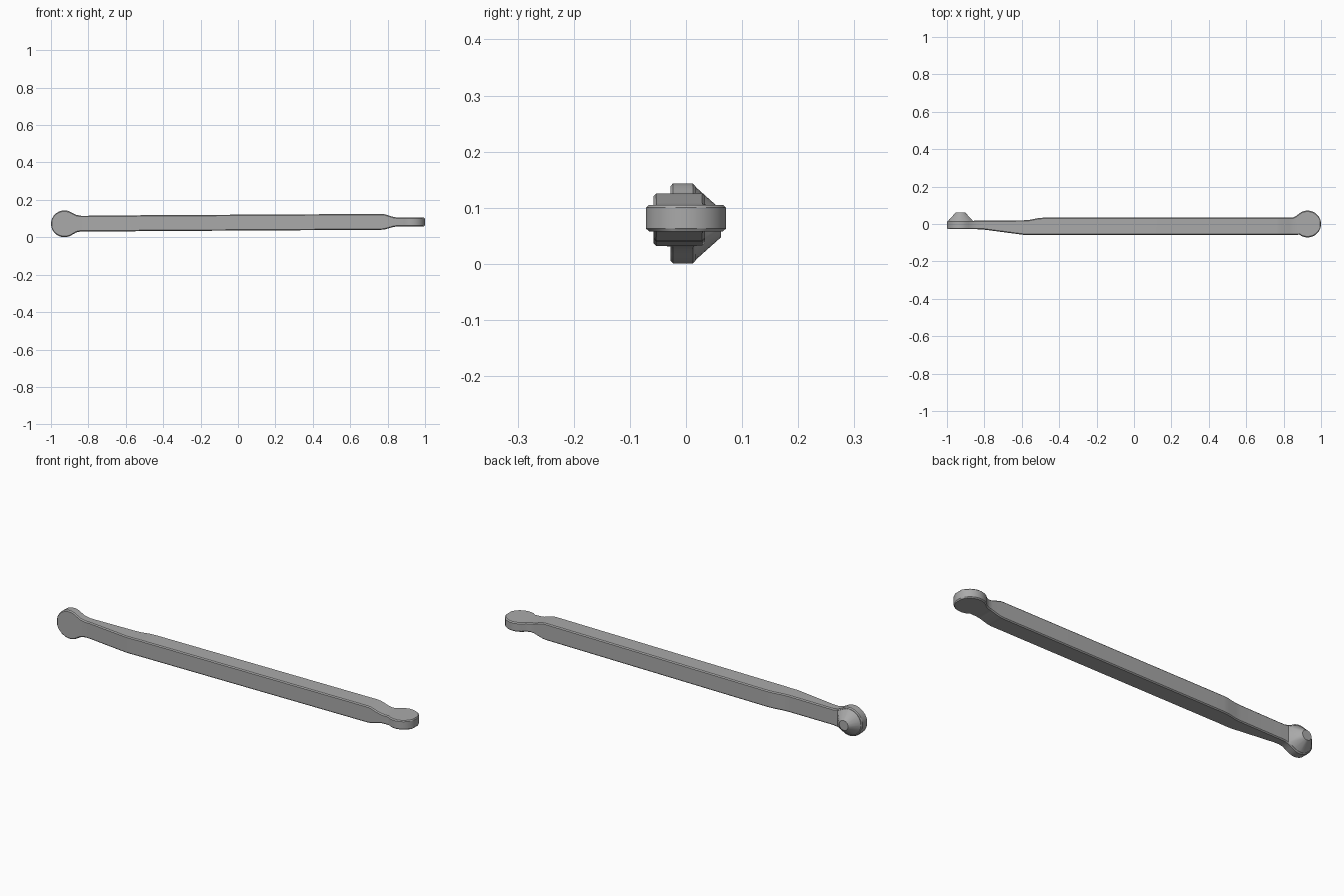
import bpy, bmesh
from math import sin, cos, radians, tau

if "Cube" in bpy.data.objects:
    bpy.data.objects.remove(bpy.data.objects["Cube"], do_unlink=True)

grey = bpy.data.materials.new("plain grey")
grey.use_nodes = True
colour = (0.4, 0.4, 0.4, 1)
grey.diffuse_color = colour
grey.node_tree.nodes["Principled BSDF"].inputs["Base Color"].default_value = colour

R = 0.072            # radius of both round ends
CX = 1 - R           # distance of their centres from the middle
CZ = 0.072           # height of the upright end's centre


def make_object(name, bm):
    bmesh.ops.recalc_face_normals(bm, faces=bm.faces)
    mesh = bpy.data.meshes.new(name)
    bm.to_mesh(mesh)
    bm.free()
    mesh.materials.append(grey)
    obj = bpy.data.objects.new(name, mesh)
    bpy.context.collection.objects.link(obj)
    return obj


def shade(obj):
    bpy.ops.object.select_all(action='DESELECT')
    obj.select_set(True)
    bpy.context.view_layer.objects.active = obj
    bpy.ops.object.shade_smooth_by_angle(angle=radians(24))


# Arc samples running from the neck to the tip of a round end
arc = [(R * cos(radians(a / 2)), R * sin(radians(a / 2))) for a in range(255, 14, -30)]

# Rectangular stations along the bar: x, front y, back y, bottom z, top z
stations = [(-CX - dx, -0.028, 0.017, CZ - h, CZ + h) for dx, h in reversed(arc)]
stations += [
    (-0.865, -0.028, 0.017, 0.026, 0.120),
    (-0.84, -0.028, 0.018, 0.031, 0.115),
    (-0.81, -0.029, 0.018, 0.031, 0.115),
    (-0.59, -0.058, 0.020, 0.032, 0.117),
    (-0.56, -0.058, 0.022, 0.032, 0.117),
    (-0.51, -0.058, 0.032, 0.033, 0.118),
    (-0.48, -0.058, 0.034, 0.033, 0.118),
    (0.765, -0.058, 0.034, 0.040, 0.125),
    (0.785, -0.058, 0.034, 0.042, 0.123),
    (0.83, -0.058, 0.034, 0.055, 0.109),
    (0.85, -0.058, 0.035, 0.058, 0.106),
    (0.868, -0.058, 0.043, 0.058, 0.105),
]
stations += [(CX + dx, -h, h, 0.058, 0.105) for dx, h in arc]

# Bar with both round ends
bm = bmesh.new()
rings = [[bm.verts.new((x, y, z)) for y, z in ((y0, z0), (y1, z0), (y1, z1), (y0, z1))]
         for x, y0, y1, z0, z1 in stations]
for a, b in zip(rings, rings[1:]):
    for i in range(4):
        j = (i + 1) % 4
        bm.faces.new((a[i], a[j], b[j], b[i]))
bm.faces.new(rings[0])
bm.faces.new(rings[-1])
bar = make_object("lever_bar", bm)
bevel = bar.modifiers.new("edge chamfer", 'BEVEL')
bevel.width = 0.006
bevel.segments = 1
bevel.limit_method = 'ANGLE'
bevel.angle_limit = radians(55)
shade(bar)

# Tapered boss behind the upright end, with a flat facet towards the bar
bm = bmesh.new()
sides = 24
for i in range(sides):
    c, s = cos(tau * i / sides), sin(tau * i / sides)
    bm.verts.new((-CX + 0.025 * c, 0.062, CZ + 0.025 * s))
    if c < 0.6:
        bm.verts.new((-CX + 0.067 * c, 0.015, CZ + 0.067 * s))
for s in (-1, 1):
    bm.verts.new((-CX + 0.068, 0.015, CZ + 0.041 * s))
bmesh.ops.convex_hull(bm, input=bm.verts[:])
bmesh.ops.dissolve_limit(bm, angle_limit=radians(1), verts=bm.verts[:], edges=bm.edges[:])
shade(make_object("pivot_boss", bm))
